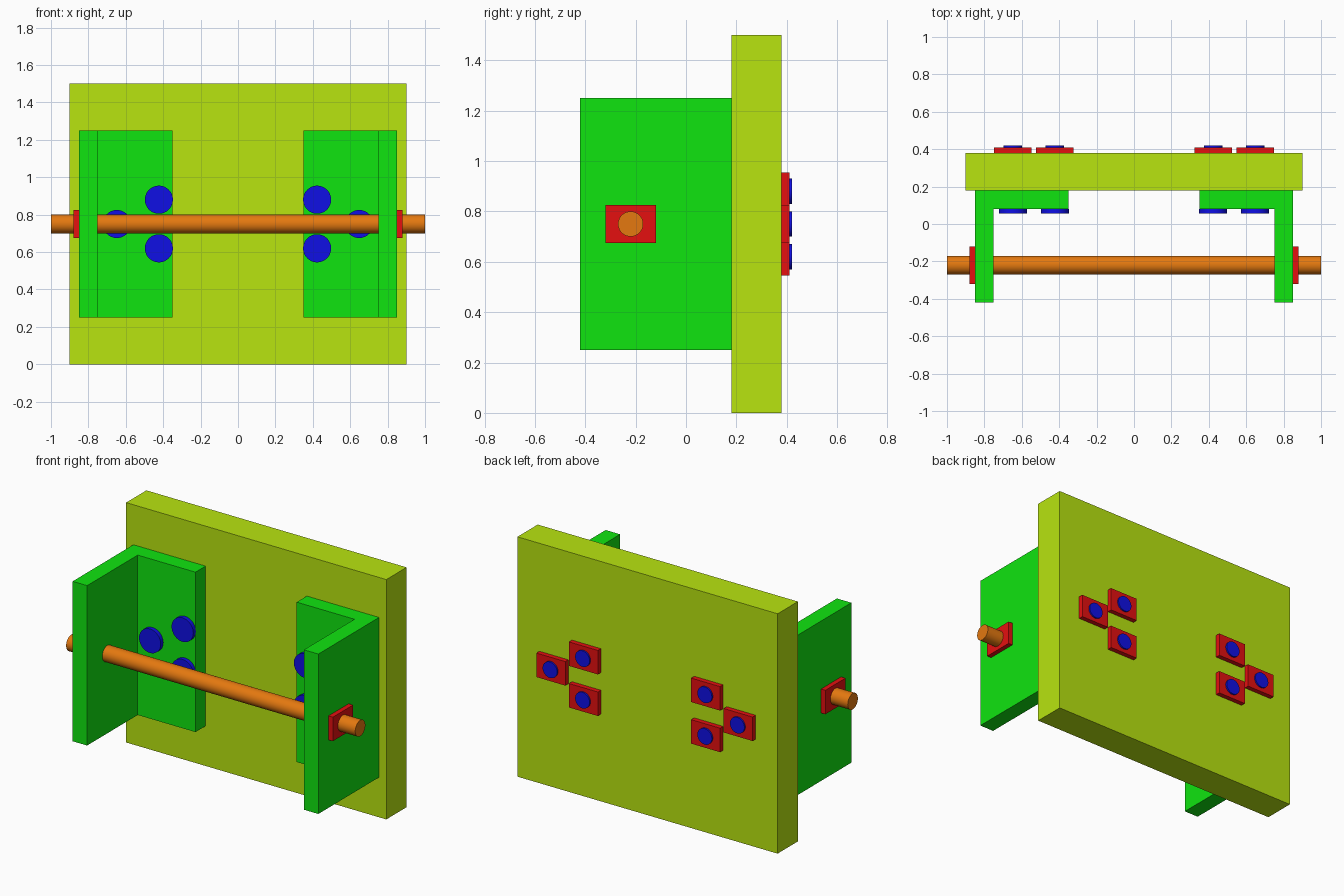
import bpy
import bmesh
import math
from mathutils import Matrix, Vector

cube = bpy.data.objects.get("Cube")
if cube:
    bpy.data.objects.remove(cube, do_unlink=True)


def material(name, r, g, b):
    mat = bpy.data.materials.new(name)
    mat.use_nodes = True
    mat.diffuse_color = (r, g, b, 1)
    mat.node_tree.nodes["Principled BSDF"].inputs["Base Color"].default_value = (r, g, b, 1)
    return mat


LIME = material("lime", 0.48, 0.78, 0.005)
GREEN = material("green", 0.005, 0.78, 0.005)
RED = material("red", 0.78, 0.005, 0.005)
BLUE = material("blue", 0.005, 0.005, 0.78)
ORANGE = material("orange", 0.78, 0.19, 0.005)


def finish(name, bm, mat):
    bmesh.ops.recalc_face_normals(bm, faces=bm.faces)
    mesh = bpy.data.meshes.new(name)
    bm.to_mesh(mesh)
    bm.free()
    mesh.materials.append(mat)
    obj = bpy.data.objects.new(name, mesh)
    bpy.context.collection.objects.link(obj)
    return obj


def box(name, center, size, mat):
    bm = bmesh.new()
    bmesh.ops.create_cube(bm, size=1, matrix=Matrix.Translation(center) @ Matrix.Diagonal((*size, 1)))
    return finish(name, bm, mat)


def cylinder(bm, start, end, radius):
    start, end = Vector(start), Vector(end)
    axis = end - start
    turn = axis.to_track_quat("Z", "Y").to_matrix().to_4x4()
    bmesh.ops.create_cone(bm, cap_ends=True, segments=48, radius1=radius, radius2=radius,
                          depth=axis.length, matrix=Matrix.Translation((start + end) / 2) @ turn)


def smooth(obj):
    bpy.ops.object.select_all(action="DESELECT")
    obj.select_set(True)
    bpy.context.view_layer.objects.active = obj
    bpy.ops.object.shade_smooth_by_angle(angle=math.radians(30))


# Back board and horizontal rod
box("back_board", (0, 0.28, 0.75), (1.8, 0.2, 1.5), LIME)
bm = bmesh.new()
cylinder(bm, (-1, -0.22, 0.75), (1, -0.22, 0.75), 0.05)
smooth(finish("rod", bm, ORANGE))

BRACKET = [(0.85, 0.18), (0.35, 0.18), (0.35, 0.08), (0.75, 0.08), (0.75, -0.42), (0.85, -0.42)]
BOLTS = [("upper", 0.423, 0.88), ("lower", 0.423, 0.62), ("outer", 0.648, 0.75)]

for side, s in (("left", 1), ("right", -1)):
    # L-shaped bracket, extruded upward from its plan
    bm = bmesh.new()
    plan = bm.faces.new([bm.verts.new((s * x, y, 0.25)) for x, y in BRACKET])
    grown = bmesh.ops.extrude_face_region(bm, geom=[plan], use_keep_orig=True)["geom"]
    bmesh.ops.translate(bm, vec=(0, 0, 1),
                        verts=[v for v in grown if isinstance(v, bmesh.types.BMVert)])
    finish(side + "_bracket", bm, GREEN)

    # Rod retaining plate outside the bracket
    box(side + "_rod_nut", (s * 0.865, -0.22, 0.75), (0.03, 0.2, 0.15), RED)

    # Bolts through bracket and board, with square nuts behind
    for place, x, z in BOLTS:
        bm = bmesh.new()
        cylinder(bm, (s * x, 0.055, z), (s * x, 0.08, z), 0.075)
        cylinder(bm, (s * x, 0.08, z), (s * x, 0.42, z), 0.05)
        smooth(finish(f"{side}_{place}_bolt", bm, BLUE))
        box(f"{side}_{place}_nut", (s * x, 0.395, z), (0.2, 0.03, 0.15), RED)
